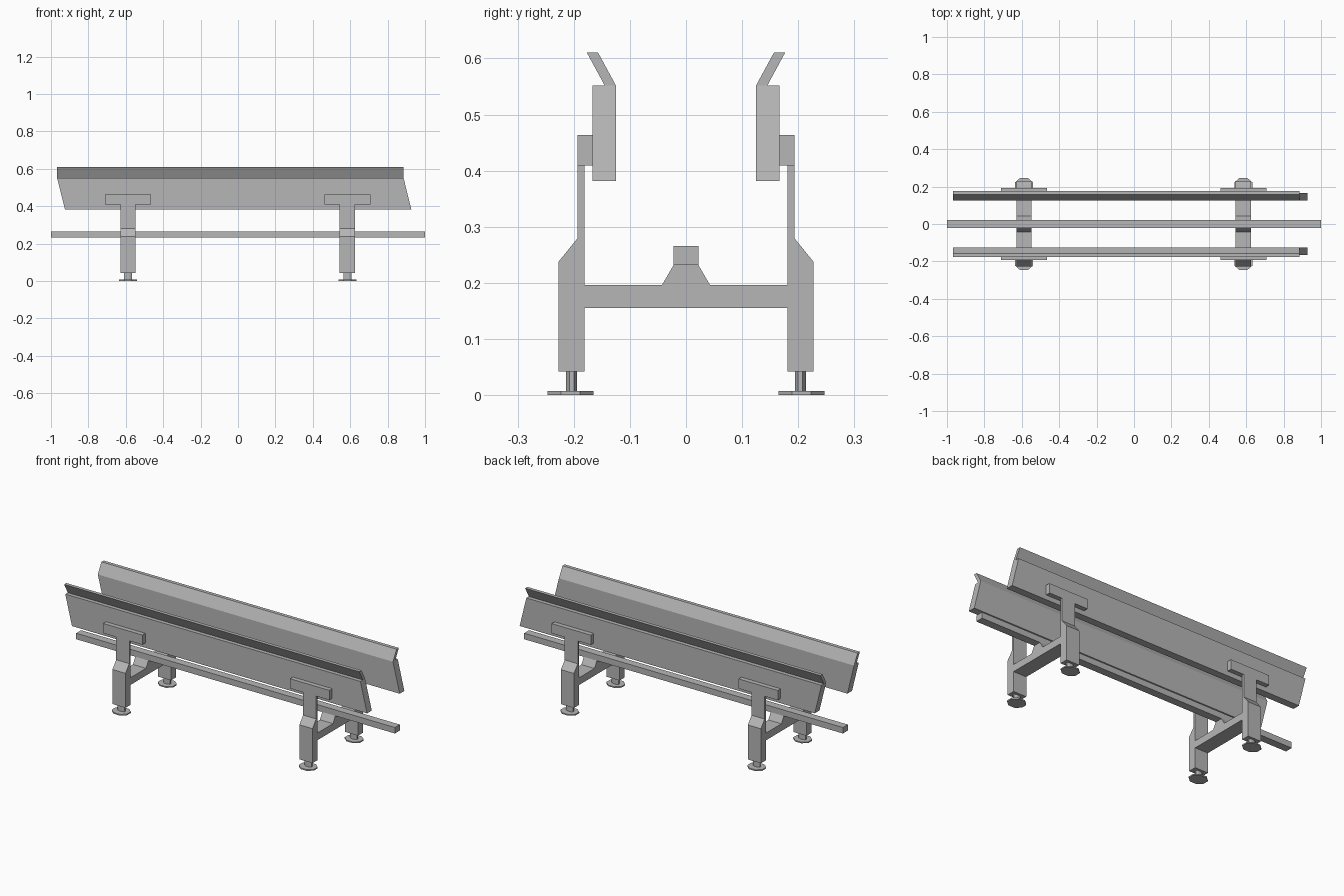
import bpy, bmesh, math

if "Cube" in bpy.data.objects:
    bpy.data.objects.remove(bpy.data.objects["Cube"])

grey = bpy.data.materials.new("dark_grey")
grey.diffuse_color = (0.47, 0.47, 0.47, 1)
grey.use_nodes = True
grey.node_tree.nodes["Principled BSDF"].inputs["Base Color"].default_value = grey.diffuse_color


def finish(bm, name, mirror=False):
    bmesh.ops.recalc_face_normals(bm, faces=bm.faces)
    me = bpy.data.meshes.new(name)
    bm.to_mesh(me)
    bm.free()
    me.materials.append(grey)
    ob = bpy.data.objects.new(name, me)
    bpy.context.collection.objects.link(ob)
    if mirror:
        m = ob.modifiers.new("other_side", 'MIRROR')
        m.use_axis = (False, True, False)
    return ob


def prism(name, profile, x0, x1, mirror=False, shift=lambda z: 0.0):
    """Extrude a (y, z) profile along x; shift slants the ends by height."""
    bm = bmesh.new()
    ends = [[bm.verts.new((x + shift(z), y, z)) for y, z in profile] for x in (x0, x1)]
    bm.faces.new(ends[0])
    bm.faces.new(ends[1])
    n = len(profile)
    for i in range(n):
        j = (i + 1) % n
        bm.faces.new((ends[0][i], ends[0][j], ends[1][j], ends[1][i]))
    return finish(bm, name, mirror)


def rect(y0, y1, z0, z1):
    return [(y0, z0), (y1, z0), (y1, z1), (y0, z1)]


def octagon(name, x, y, rx, ry, z0, z1):
    """Eight-sided upright column with flats facing x and y, mirrored in y."""
    bm = bmesh.new()
    k = 1 / math.cos(math.pi / 8)
    rings = []
    for z in (z0, z1):
        angles = [math.pi / 8 + i * math.pi / 4 for i in range(8)]
        rings.append([bm.verts.new((x + rx * k * math.cos(t), y + ry * k * math.sin(t), z))
                      for t in angles])
        bm.faces.new(rings[-1])
    for i in range(8):
        j = (i + 1) % 8
        bm.faces.new((rings[0][i], rings[0][j], rings[1][j], rings[1][i]))
    return finish(bm, name, True)


# Long side boards with slanted ends, and flared lips above them
Z0, Z1 = 0.382, 0.552
prism("side_board", rect(0.125, 0.167, Z0, Z1), -0.925, 0.927, True,
      lambda z: -0.042 * (z - Z0) / (Z1 - Z0))
prism("flared_lip", [(0.125, Z1), (0.145, Z1), (0.177, 0.611), (0.157, 0.611)],
      -0.967, 0.885, True)

# Central rail
prism("centre_rail", rect(-0.022, 0.022, 0.232, 0.266), -1.0, 1.0)

# Two leg frames
for side, x in (("left", -0.588), ("right", 0.585)):
    a, b = x - 0.041, x + 0.041
    prism(side + "_leg", [(0.181, 0.042), (0.227, 0.042), (0.227, 0.238),
                          (0.193, 0.28), (0.193, 0.409), (0.181, 0.409)], a, b, True)
    prism(side + "_board_bracket", rect(0.167, 0.193, 0.409, 0.464),
          x - 0.123, x + 0.123, True)
    prism(side + "_crossbeam", [(-0.181, 0.155), (0.181, 0.155), (0.181, 0.196),
                                (0.043, 0.196), (0.022, 0.232), (-0.022, 0.232),
                                (-0.043, 0.196), (-0.181, 0.196)], a, b)
    octagon(side + "_foot_stem", x, 0.204, 0.021, 0.0098, 0.007, 0.042)
    octagon(side + "_foot_pad", x, 0.206, 0.0475, 0.041, 0.0, 0.007)
